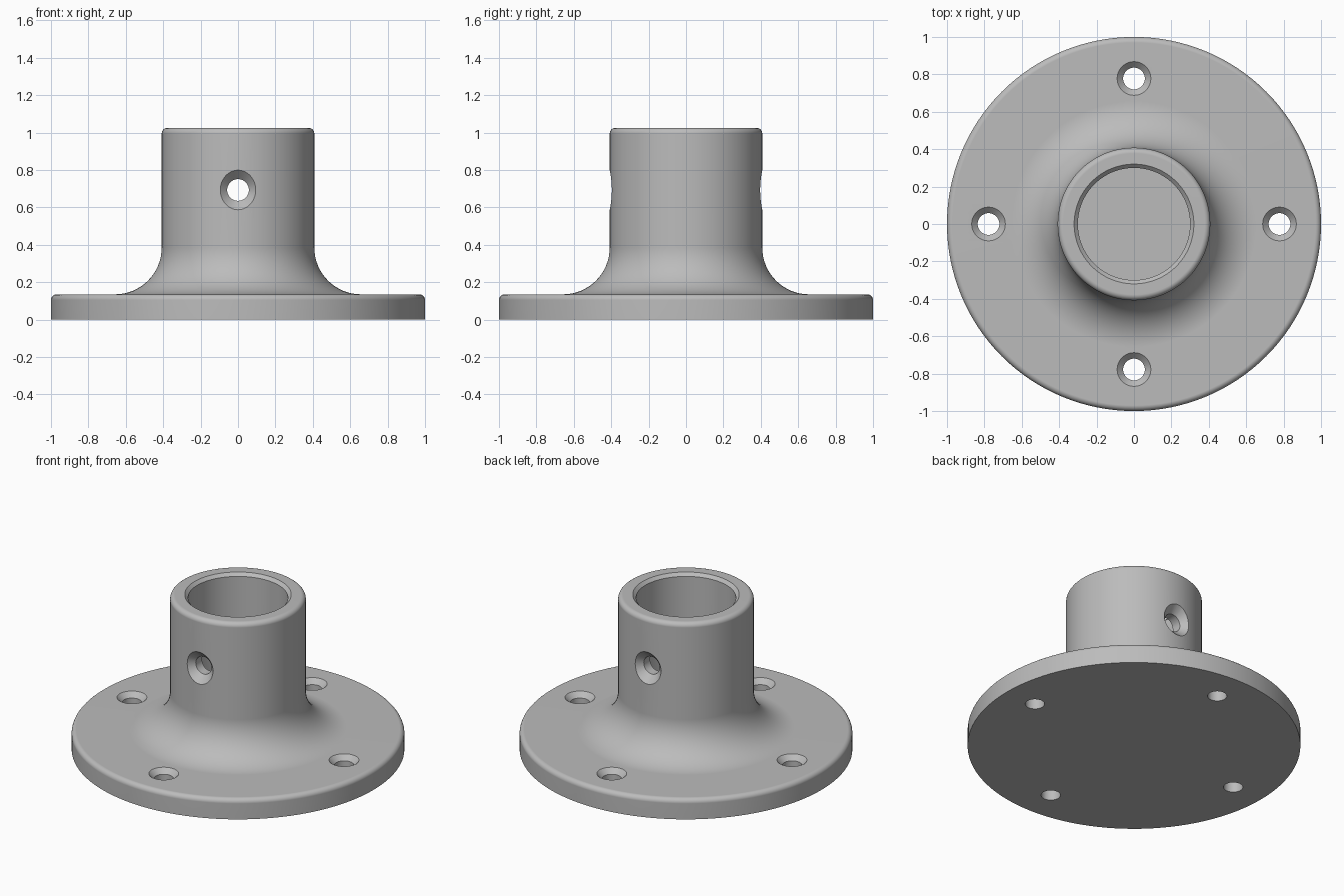
import bpy, bmesh
from math import pi, sin, cos, radians
from mathutils import Matrix, Vector

if "Cube" in bpy.data.objects:
    bpy.data.objects.remove(bpy.data.objects["Cube"], do_unlink=True)

grey = bpy.data.materials.new("grey metal")
grey.use_nodes = True
color = (0.5, 0.5, 0.5, 1)
grey.diffuse_color = color
grey.node_tree.nodes["Principled BSDF"].inputs["Base Color"].default_value = color


def arc(cx, cz, r, start, end, steps):
    """Profile points along an arc, angles in degrees."""
    angles = [radians(start + (end - start) * i / steps) for i in range(steps + 1)]
    return [(cx + r * cos(a), cz + r * sin(a)) for a in angles]


def lathe(name, profile, segments):
    """Revolve a profile of (radius, height) points that starts and ends on the axis."""
    bm = bmesh.new()
    verts = [bm.verts.new((r, 0, z)) for r, z in profile]
    edges = [bm.edges.new(pair) for pair in zip(verts, verts[1:])]
    bmesh.ops.spin(bm, geom=verts + edges, cent=(0, 0, 0), axis=(0, 0, 1),
                   angle=2 * pi, steps=segments, use_duplicate=False)
    bmesh.ops.remove_doubles(bm, verts=bm.verts, dist=1e-5)
    bmesh.ops.recalc_face_normals(bm, faces=bm.faces)
    mesh = bpy.data.meshes.new(name)
    bm.to_mesh(mesh)
    bm.free()
    mesh.materials.append(grey)
    obj = bpy.data.objects.new(name, mesh)
    bpy.context.collection.objects.link(obj)
    return obj


# Flange, flared neck and blind socket as one turned body
plate_top, height, tube_r, bore_r = 0.135, 1.025, 0.408, 0.30
flare, rim = 0.25, 0.03
profile = [(0, 0), (1, 0)]
profile += arc(1 - rim, plate_top - rim, rim, 0, 90, 6)
profile += arc(tube_r + flare, plate_top + flare, flare, 270, 180, 16)
profile += arc(tube_r - rim, height - rim, rim, 0, 90, 6)
profile += [(bore_r + 0.02, height), (bore_r, height - 0.02),
            (bore_r, plate_top), (0, plate_top)]
body = lathe("floor_flange", profile, 128)


def countersunk_cutter(name, r, r_top, top, bottom, matrix):
    """Drill shape: straight hole with a 90 degree cone mouth at the given height."""
    extra = 0.04
    cutter = lathe(name, [(0, bottom), (r, bottom), (r, top - (r_top - r)),
                          (r_top + extra, top + extra), (0, top + extra)], 48)
    cutter.data.transform(matrix)
    cutter.hide_render = True
    return cutter


cutters = []
# Four screw holes in the flange
for i in range(4):
    place = Matrix.Rotation(i * pi / 2, 4, 'Z') @ Matrix.Translation(Vector((0.778, 0, 0)))
    cutters.append(countersunk_cutter("screw_hole_cutter", 0.058, 0.09, plate_top, -0.1, place))
# Two set screw holes, front and back of the neck
for side in (1, -1):
    place = Matrix.Translation(Vector((0, 0, 0.693))) @ Matrix.Rotation(side * pi / 2, 4, 'X')
    cutters.append(countersunk_cutter("set_screw_cutter", 0.058, 0.1, 0.402, 0.15, place))

for cutter in cutters:
    mod = body.modifiers.new("drill", 'BOOLEAN')
    mod.operation = 'DIFFERENCE'
    mod.solver = 'EXACT'
    mod.object = cutter

# Bake the drilled holes, then drop the cutters
bpy.context.view_layer.update()
drilled = bpy.data.meshes.new_from_object(body.evaluated_get(bpy.context.evaluated_depsgraph_get()))
body.modifiers.clear()
body.data = drilled
for cutter in cutters:
    bpy.data.objects.remove(cutter, do_unlink=True)

# Smooth turned surfaces with crisp machined edges
bpy.ops.object.select_all(action='DESELECT')
body.select_set(True)
bpy.context.view_layer.objects.active = body
bpy.ops.object.shade_smooth_by_angle(angle=radians(30))
weighted = body.modifiers.new("even shading", 'WEIGHTED_NORMAL')
weighted.keep_sharp = True
